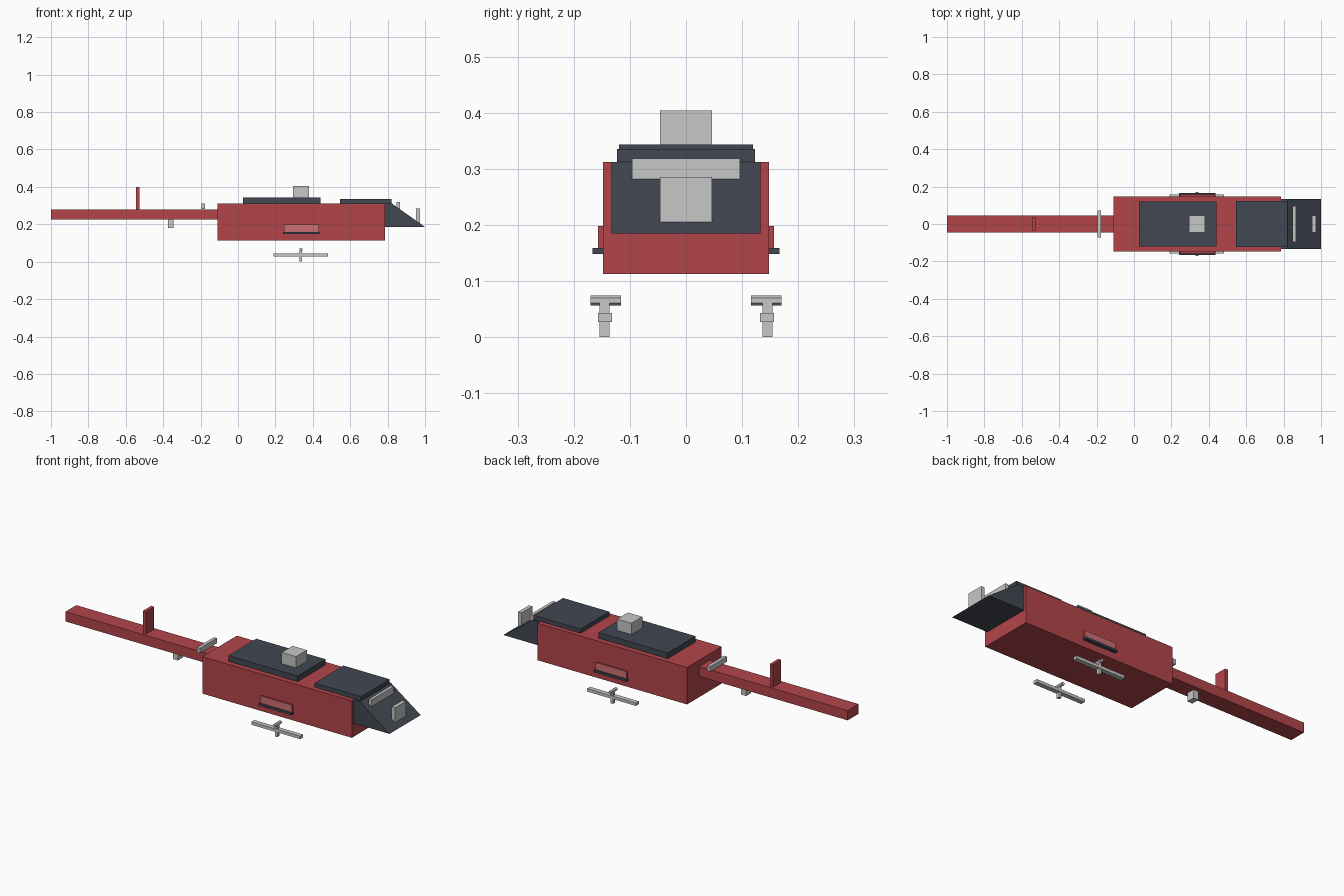
import bpy, bmesh, math
from mathutils import Matrix, Vector

cube = bpy.data.objects.get("Cube")
if cube:
    bpy.data.objects.remove(cube, do_unlink=True)


def material(name, rgb):
    m = bpy.data.materials.new(name)
    m.use_nodes = True
    m.diffuse_color = (*rgb, 1)
    m.node_tree.nodes["Principled BSDF"].inputs["Base Color"].default_value = (*rgb, 1)
    return m


RED = material("red", (0.45, 0.06, 0.07))
LIGHT_RED = material("light red", (0.6, 0.16, 0.17))
DARK = material("dark slate", (0.054, 0.063, 0.082))
GREY = material("light grey", (0.57, 0.57, 0.57))


def finish(name, bm, *mats):
    bmesh.ops.recalc_face_normals(bm, faces=bm.faces)
    mesh = bpy.data.meshes.new(name)
    bm.to_mesh(mesh)
    bm.free()
    for m in mats:
        mesh.materials.append(m)
    ob = bpy.data.objects.new(name, mesh)
    bpy.context.collection.objects.link(ob)
    return ob


def box(name, mat, x, y, z):
    """Box from (low, high) ranges."""
    bm = bmesh.new()
    bmesh.ops.create_cube(bm, size=1)
    for v in bm.verts:
        v.co = Vector([(r[0] + r[1]) / 2 + c * (r[1] - r[0])
                       for r, c in zip((x, y, z), v.co)])
    return finish(name, bm, mat)


def mid(half):
    return (-half, half)


# Hull and tail
box("hull", RED, (-0.11, 0.785), mid(0.148), (0.112, 0.312))
box("tail_boom", RED, (-1, -0.11), mid(0.046), (0.225, 0.278))
box("tail_fin", RED, (-0.545, -0.527), mid(0.035), (0.278, 0.4))
box("tail_block", GREY, (-0.375, -0.345), mid(0.022), (0.18, 0.225))
box("tail_crossbar", GREY, (-0.195, -0.177), mid(0.072), (0.282, 0.31))

# Roof
box("rear_roof_plate", DARK, (0.026, 0.44), mid(0.119), (0.312, 0.343))
box("front_roof_plate", DARK, (0.545, 0.822), mid(0.123), (0.312, 0.335))
box("roof_block", GREY, (0.294, 0.38), mid(0.046), (0.343, 0.404))

# Sloping nose
bm = bmesh.new()
side = [bm.verts.new((x, -0.133, z)) for x, z in
        ((0.785, 0.185), (1, 0.185), (0.822, 0.312), (0.785, 0.312))]
face = bm.faces.new(side)
ext = bmesh.ops.extrude_face_region(bm, geom=[face])["geom"]
bmesh.ops.translate(bm, vec=(0, 0.266, 0),
                    verts=[g for g in ext if isinstance(g, bmesh.types.BMVert)])
bm.faces.ensure_lookup_table()
if len(bm.faces) < 6:
    bm.faces.new(side)
finish("nose", bm, DARK)
box("nose_crossbar", GREY, (0.848, 0.865), mid(0.096), (0.278, 0.318))
box("nose_block", GREY, (0.951, 0.972), mid(0.046), (0.2, 0.285))

# Side panels, ledges and skids on both sides
for label, s in (("left", 1), ("right", -1)):
    def span(a, b):
        return tuple(sorted((s * a, s * b)))

    panel = box(label + "_side_panel", RED, (0.245, 0.432), span(0.147, 0.157), (0.158, 0.198))
    panel.data.materials.append(LIGHT_RED)
    for p in panel.data.polygons:
        p.material_index = int(abs(p.normal.y) > 0.9)
    box(label + "_side_ledge", DARK, (0.24, 0.437), span(0.147, 0.167), (0.148, 0.159))

    box(label + "_skid_bar", GREY, (0.19, 0.482), span(0.132, 0.157), (0.027, 0.043))
    box(label + "_skid_post", GREY, (0.329, 0.343), span(0.136, 0.154), (0, 0.064))
    bm = bmesh.new()
    bmesh.ops.create_cone(bm, cap_ends=True, segments=6, radius1=0.009, radius2=0.009,
                          depth=0.055, matrix=Matrix.Translation((0.336, s * 0.143, 0.0655))
                          @ Matrix.Rotation(math.pi / 2, 4, "X"))
    finish(label + "_skid_cross_tube", bm, GREY)
